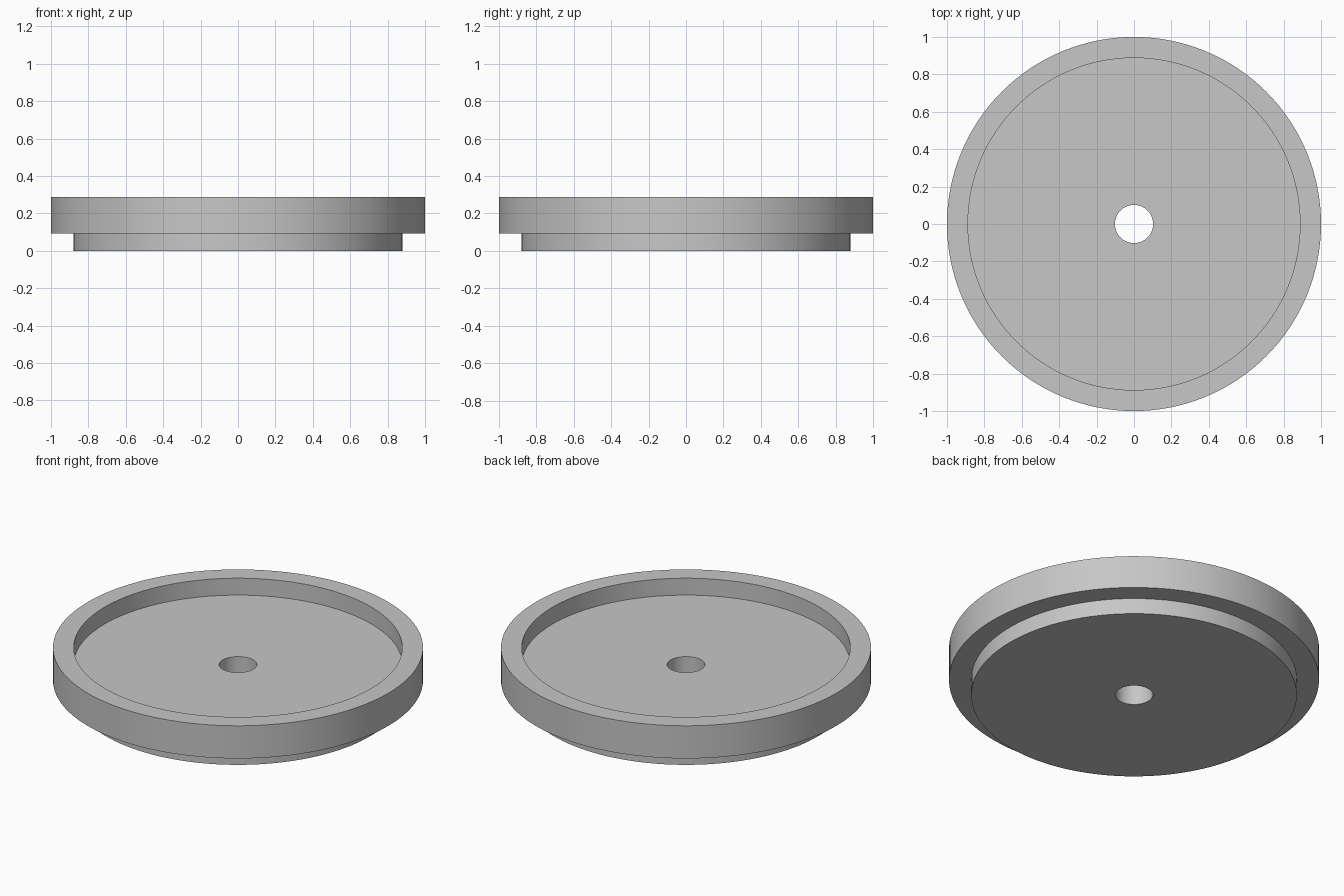
import bpy
import math

SEGMENTS = 128

cube = bpy.data.objects.get("Cube")
if cube:
    bpy.data.objects.remove(cube, do_unlink=True)

# Single plain grey material
grey = bpy.data.materials.new("light_grey")
grey.use_nodes = True
colour = (0.57, 0.57, 0.57, 1.0)
grey.diffuse_color = colour
grey.node_tree.nodes["Principled BSDF"].inputs["Base Color"].default_value = colour


def lathe(name, profile):
    """Spin a closed (radius, height) outline around the z axis."""
    count = len(profile)
    verts, faces = [], []
    for s in range(SEGMENTS):
        a = 2 * math.pi * s / SEGMENTS
        verts += [(r * math.cos(a), r * math.sin(a), z) for r, z in profile]
        here, there = s * count, (s + 1) % SEGMENTS * count
        for i in range(count):
            j = (i + 1) % count
            faces.append((here + i, there + i, there + j, here + j))
    mesh = bpy.data.meshes.new(name)
    mesh.from_pydata(verts, [], faces)
    mesh.materials.append(grey)
    obj = bpy.data.objects.new(name, mesh)
    bpy.context.collection.objects.link(obj)
    bpy.ops.object.select_all(action="DESELECT")
    obj.select_set(True)
    bpy.context.view_layer.objects.active = obj
    bpy.ops.object.shade_smooth_by_angle(angle=math.radians(30))
    return obj


# Stepped disc: lower boss, wide rim, recessed floor and central bore
bore, boss, recess, rim = 0.102, 0.88, 0.888, 1.0
step_z, floor_z, top_z = 0.094, 0.188, 0.289
lathe("stepped_disc", [
    (bore, 0), (boss, 0), (boss, step_z), (rim, step_z),
    (rim, top_z), (recess, top_z), (recess, floor_z), (bore, floor_z),
])
